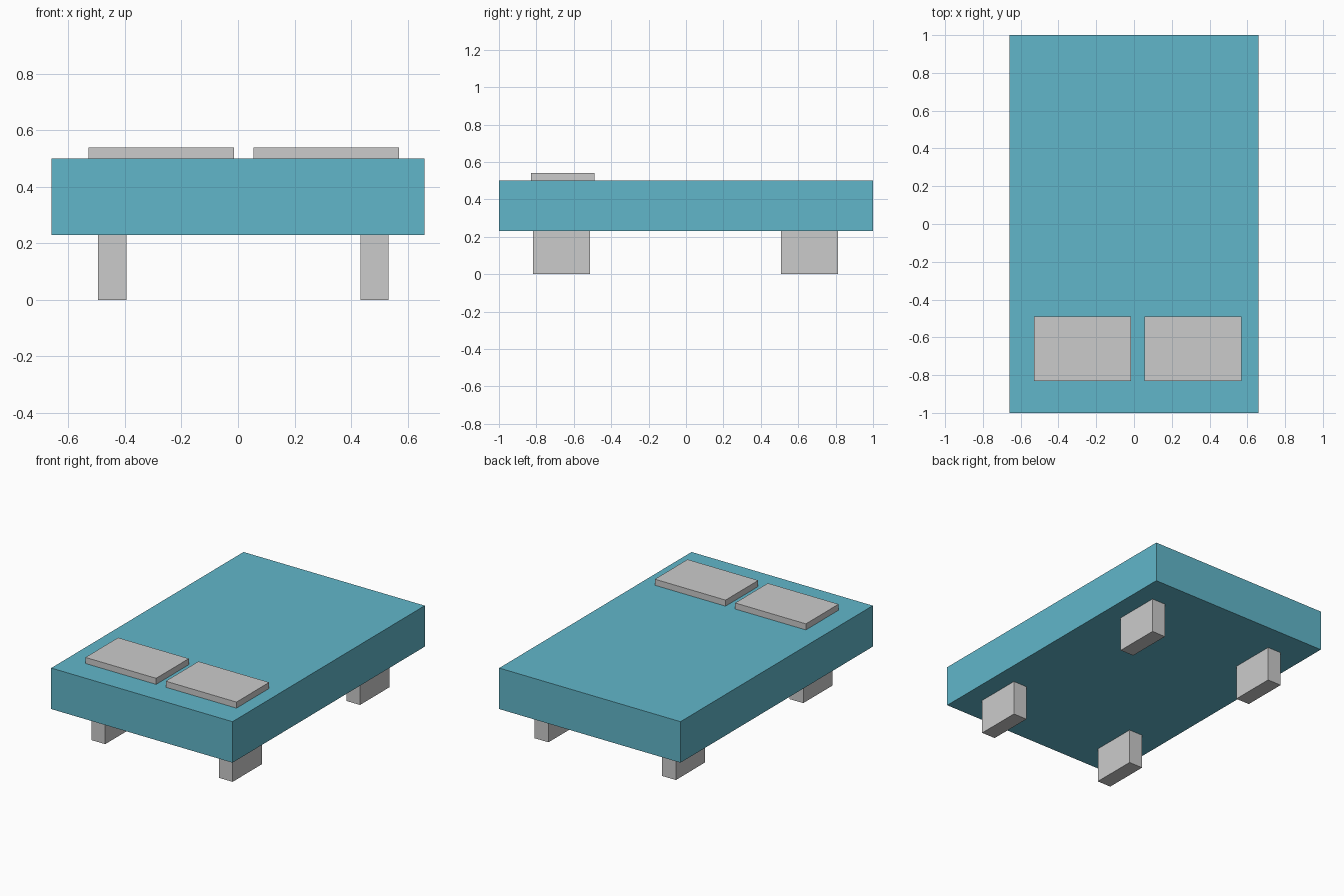
import bpy

if "Cube" in bpy.data.objects:
    bpy.data.objects.remove(bpy.data.objects["Cube"])


def box(name, x, y, z, mat=None):
    """Axis-aligned box from (min, max) ranges."""
    size = [r[1] - r[0] for r in (x, y, z)]
    center = [(r[0] + r[1]) / 2 for r in (x, y, z)]
    bpy.ops.mesh.primitive_cube_add(size=1, location=center)
    obj = bpy.context.object
    obj.name = name
    obj.scale = size
    bpy.ops.object.transform_apply(location=False, rotation=False, scale=True)
    if mat:
        obj.data.materials.append(mat)
    return obj


teal = bpy.data.materials.new("teal_fabric")
teal.diffuse_color = (0.12, 0.47, 0.59, 1)
teal.use_nodes = True
teal.node_tree.nodes["Principled BSDF"].inputs["Base Color"].default_value = teal.diffuse_color

# Mattress
box("mattress", (-0.66, 0.66), (-1.0, 1.0), (0.23, 0.50), teal)

# Pillows, resting on the mattress
for side, x in (("left", (-0.53, -0.015)), ("right", (0.055, 0.57))):
    box(f"{side}_pillow", x, (-0.83, -0.49), (0.50, 0.54))

# Legs
for side, x in (("left", (-0.495, -0.395)), ("right", (0.433, 0.533))):
    for end, y in (("front", (-0.817, -0.513)), ("back", (0.508, 0.812))):
        box(f"{end}_{side}_leg", x, y, (0.0, 0.23))
